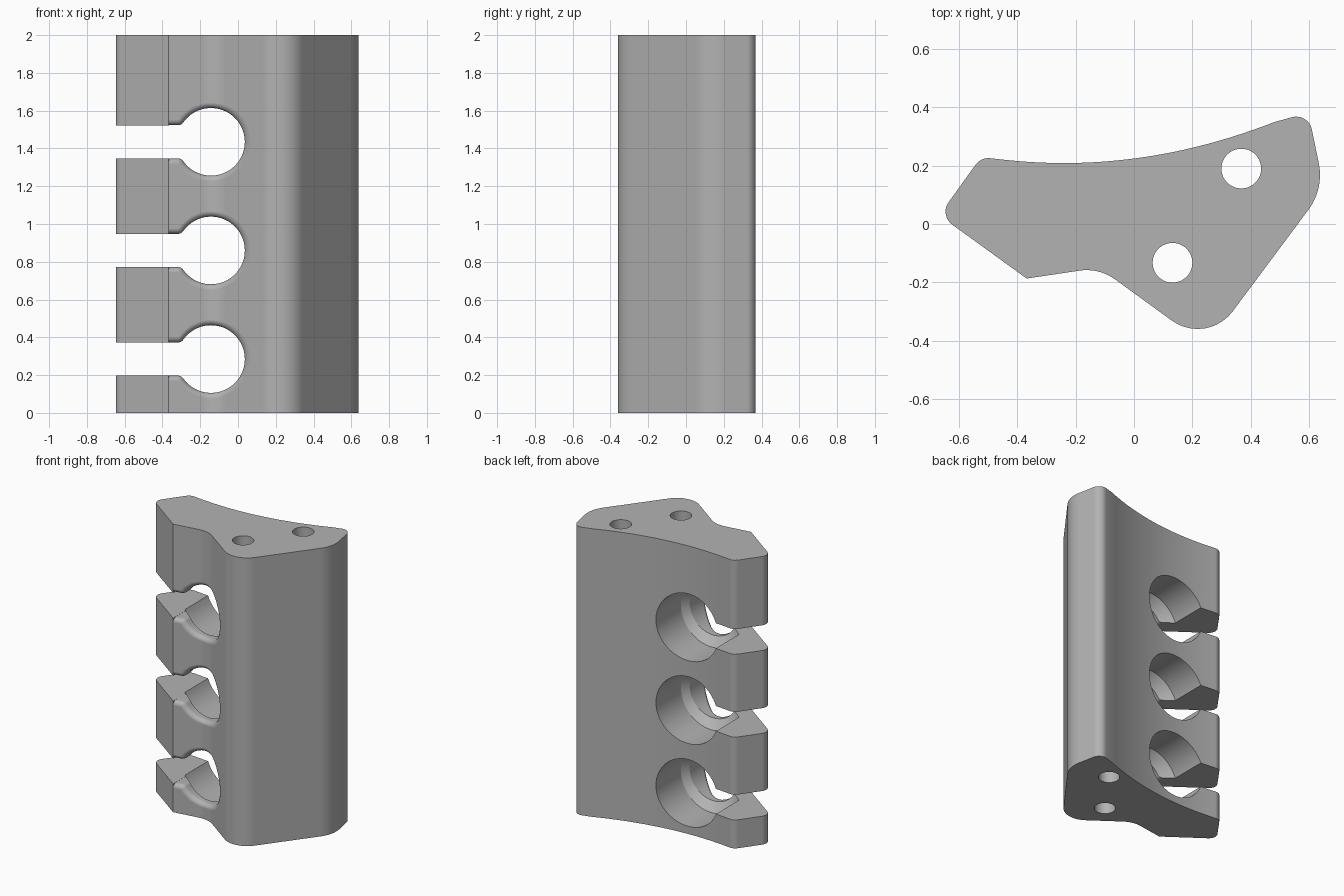
import bpy, bmesh, math
from mathutils import Vector

cube = bpy.data.objects.get("Cube")
if cube:
    bpy.data.objects.remove(cube, do_unlink=True)

HEIGHT = 2.0
SLOT_Z = [0.285 + 0.575 * i for i in range(3)]
BORE_X, BORE_R, SLOT_H, CORNER_R, LIP = -0.143, 0.179, 0.088, 0.035, 0.03

grey = bpy.data.materials.new("grey plastic")
grey.use_nodes = True
grey.diffuse_color = (0.45, 0.45, 0.45, 1)
grey.node_tree.nodes["Principled BSDF"].inputs["Base Color"].default_value = (0.45, 0.45, 0.45, 1)


def rounded(corners, steps=10):
    """Polygon with each (x, y, radius) corner replaced by a tangent arc."""
    out = []
    for i, (x, y, r) in enumerate(corners):
        p = Vector((x, y))
        if r == 0:
            out.append(p)
            continue
        a = (Vector(corners[i - 1][:2]) - p).normalized()
        b = (Vector(corners[(i + 1) % len(corners)][:2]) - p).normalized()
        half = a.angle(b) / 2
        centre = p + (a + b).normalized() * (r / math.sin(half))
        start = p + a * (r / math.tan(half)) - centre
        end = p + b * (r / math.tan(half)) - centre
        turn = math.atan2(start.x * end.y - start.y * end.x, start.dot(end))
        for k in range(steps + 1):
            t = turn * k / steps
            c, s = math.cos(t), math.sin(t)
            out.append(centre + Vector((start.x * c - start.y * s, start.x * s + start.y * c)))
    return out


def loft(name, rings):
    """Closed solid skinned through rings of equal point count."""
    bm = bmesh.new()
    loops = [[bm.verts.new(p) for p in ring] for ring in rings]
    n = len(loops[0])
    for lo, hi in zip(loops, loops[1:]):
        for i in range(n):
            j = (i + 1) % n
            bm.faces.new((lo[i], lo[j], hi[j], hi[i]))
    bm.faces.new(loops[0][::-1])
    bm.faces.new(loops[-1])
    bmesh.ops.recalc_face_normals(bm, faces=bm.faces)
    mesh = bpy.data.meshes.new(name)
    bm.to_mesh(mesh)
    bm.free()
    ob = bpy.data.objects.new(name, mesh)
    bpy.context.collection.objects.link(ob)
    mesh.materials.append(grey)
    return ob


def circle(r, n=64):
    return [(r * math.cos(math.tau * i / n), r * math.sin(math.tau * i / n)) for i in range(n)]


# Body: rounded outline with a shallow concave back, extruded upward
back = []
for i in range(25):
    x = 0.48 - 0.92 * i / 24
    back.append((x, 0.209 + (x + 0.24) ** 2 / 3.7, 0))
outline = rounded([
    (-0.525, 0.229, 0.055), (-0.668, 0.03, 0.055), (-0.368, -0.187, 0),
    (-0.12, -0.15, 0.165), (0.25, -0.4185, 0.15), (0.652, 0.121, 0.2),
    (0.598, 0.382, 0.055)] + back)
body = loft("holder_body", [[(p.x, p.y, z) for p in outline] for z in (0, HEIGHT)])


def front_y(x):
    """Depth of the front surface at x."""
    hits = []
    for a, b in zip(outline, outline[1:] + outline[:1]):
        if min(a.x, b.x) <= x <= max(a.x, b.x) and a.x != b.x:
            hits.append(a.y + (b.y - a.y) * (x - a.x) / (b.x - a.x))
    return min(hits)


def keyhole(grow):
    """Round opening joined to the slot by rounded corners, in x and z."""
    cz = SLOT_H + CORNER_R
    cx = -math.sqrt((BORE_R + CORNER_R) ** 2 - cz ** 2)
    theta = math.atan2(cz, cx)
    r, rc = BORE_R + grow, CORNER_R - grow
    upper = [(r * math.cos(theta * k / 32), r * math.sin(theta * k / 32)) for k in range(33)]
    for k in range(1, 9):
        t = theta + math.pi + (1.5 * math.pi - theta - math.pi) * k / 8
        upper.append((cx + rc * math.cos(t), cz + rc * math.sin(t)))
    upper.append((-0.366 - BORE_X, SLOT_H + grow))
    points = upper + [(x, -z) for x, z in upper[:0:-1]]
    return [(x + BORE_X, z) for x, z in points]


cutters = []

# Vertical mounting holes
for x, y in ((0.368, 0.19), (0.132, -0.133)):
    cutters.append(loft("mounting_hole", [
        [(x + u, y + v, z) for u, v in circle(0.068)] for z in (-0.1, HEIGHT + 0.1)]))

for z in SLOT_Z:
    # Wide bore from the back, tapering to the front opening
    cutters.append(loft("bore", [
        [(-0.165 + dx + u, y, z + v) for u, v in circle(r)]
        for y, r, dx in ((0.5, 0.232, 0), (-0.04, 0.232, 0), (-0.11, 0.17, 0.02))]))
    # Entry slot from the side
    h = SLOT_H - 0.0005
    cutters.append(loft("slot", [
        [(x, y, z - h), (x, y, z + h), (x, y + 1.2, z + h), (x, y + 1.2, z - h)]
        for x, y in ((-0.9, -0.6), (BORE_X - 0.02, -0.6))]))
    # Front opening with a rounded lip that follows the front surface
    rings = [[(x, 0.0, z + v) for x, v in keyhole(0)]]
    for k in range(7):
        t = math.pi / 2 * k / 6
        grow = LIP * (1 - math.cos(t)) * 0.99
        rings.append([(x, front_y(x) + LIP * (1 - math.sin(t)), z + v) for x, v in keyhole(grow)])
    rings.append([(x, -0.6, z + v) for x, v in keyhole(LIP * 0.99)])
    cutters.append(loft("front_opening", rings))

# Cut everything out of the body
bpy.ops.object.select_all(action="DESELECT")
bpy.context.view_layer.objects.active = body
body.select_set(True)
for cutter in cutters:
    mod = body.modifiers.new("cut", "BOOLEAN")
    mod.operation = "DIFFERENCE"
    mod.solver = "EXACT"
    mod.object = cutter
    bpy.ops.object.modifier_apply(modifier=mod.name)
    bpy.data.objects.remove(cutter, do_unlink=True)

bpy.ops.object.shade_smooth_by_angle(angle=math.radians(28))
weighted = body.modifiers.new("even shading", "WEIGHTED_NORMAL")
weighted.keep_sharp = True
